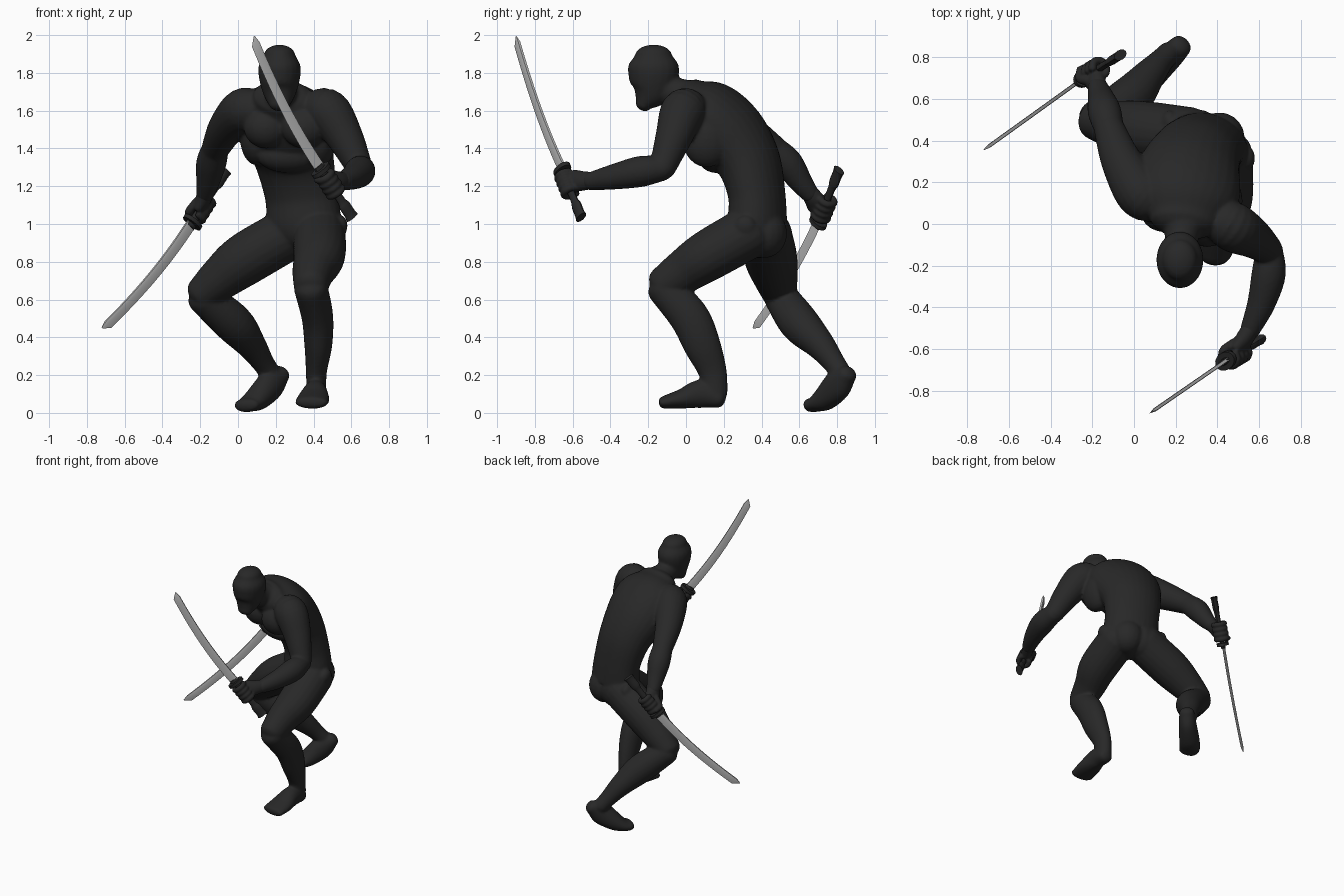
import bpy, bmesh, math
from mathutils import Vector, Matrix

if "Cube" in bpy.data.objects:
    bpy.data.objects.remove(bpy.data.objects["Cube"])


def material(name, rgb):
    m = bpy.data.materials.new(name)
    m.diffuse_color = (*rgb, 1)
    m.use_nodes = True
    m.node_tree.nodes["Principled BSDF"].inputs["Base Color"].default_value = m.diffuse_color
    return m


SUIT = material("charcoal suit", (0.021, 0.021, 0.021))
STEEL = material("grey steel", (0.52, 0.52, 0.52))


def spline(rows, steps):
    """Catmull-Rom through rows of (x, y, z, radius_u, radius_v)."""
    p = [Vector(r) for r in rows]
    p = [2 * p[0] - p[1]] + p + [2 * p[-1] - p[-2]]
    out = []
    for i in range(1, len(p) - 2):
        a, b, c, d = p[i - 1:i + 3]
        for k in range(steps):
            t = k / steps
            out.append(0.5 * (2 * b + (c - a) * t + (2 * a - 5 * b + 4 * c - d) * t * t
                              + (3 * b - a - 3 * c + d) * t ** 3))
    return out + [p[-2]]


def skin(bm, loops):
    n = len(loops[0])
    for A, B in zip(loops, loops[1:]):
        for j in range(n):
            bm.faces.new((A[j], A[(j + 1) % n], B[(j + 1) % n], B[j]))
    bm.faces.new(loops[0][::-1])
    bm.faces.new(loops[-1])


def tube(bm, rows, side=(1, 0, 0), cap=0.7, n=20, steps=6):
    """Loft ellipses along a smooth path, with rounded ends."""
    s = spline([r if len(r) == 5 else (*r, r[3]) for r in rows], steps)
    pos = [Vector(v[:3]) for v in s]
    last = len(s) - 1
    rings = [(pos[i], (pos[min(i + 1, last)] - pos[max(i - 1, 0)]).normalized(), s[i][3], s[i][4])
             for i in range(len(s))]
    if cap:
        for end, sign in ((0, -1), (-1, 1)):
            c, t, a, b = rings[end]
            extra = []
            for f in (0.4, 0.7, 0.9, 0.99):
                k = math.sqrt(1 - f * f)
                extra.append((c + t * sign * f * cap * min(a, b), t, a * k, b * k))
            rings = rings + extra if sign > 0 else extra[::-1] + rings
    loops = []
    for c, t, a, b in rings:
        u = Vector(side)
        u = (u - t * u.dot(t)).normalized()
        v = t.cross(u)
        loops.append([bm.verts.new(c + u * a * math.cos(2 * math.pi * j / n)
                                   + v * b * math.sin(2 * math.pi * j / n)) for j in range(n)])
    skin(bm, loops)


def blob(bm, c, r):
    bmesh.ops.create_uvsphere(bm, u_segments=20, v_segments=12, radius=1,
                              matrix=Matrix.Translation(c) @ Matrix.Diagonal((*r, 1)))


def finish(bm, name, mat, voxel=None, smooth=4):
    bmesh.ops.recalc_face_normals(bm, faces=bm.faces)
    me = bpy.data.meshes.new(name)
    bm.to_mesh(me)
    bm.free()
    me.materials.append(mat)
    ob = bpy.data.objects.new(name, me)
    bpy.context.collection.objects.link(ob)
    if voxel:
        m = ob.modifiers.new("fuse", 'REMESH')
        m.mode, m.voxel_size, m.use_smooth_shade = 'VOXEL', voxel, True
        m = ob.modifiers.new("soften", 'SMOOTH')
        m.factor, m.iterations = 0.5, smooth
    else:
        bpy.ops.object.select_all(action='DESELECT')
        ob.select_set(True)
        bpy.context.view_layer.objects.active = ob
        bpy.ops.object.shade_smooth_by_angle(angle=math.radians(35))
    return ob


# ---- body: overlapping lofts fused into one skin
bm = bmesh.new()
TILT = (0.94, -0.33, 0)
# torso, bent forward
tube(bm, [(.35, .41, .91, .15, .12), (.35, .38, .99, .20, .15), (.335, .375, 1.15, .198, .145),
          (.30, .33, 1.33, .215, .165), (.265, .235, 1.47, .25, .19), (.25, .12, 1.59, .25, .175),
          (.24, .02, 1.66, .17, .115)], TILT, n=28)
# chest muscles, side muscles and rib edge
blob(bm, (.35, -.01, 1.51), (.12, .10, .11))
blob(bm, (.15, .06, 1.51), (.12, .10, .11))
blob(bm, (.43, .11, 1.45), (.09, .13, .15))
blob(bm, (.10, .23, 1.46), (.09, .13, .15))
blob(bm, (.27, .16, 1.36), (.17, .10, .09))
# buttocks and hip knobs
blob(bm, (.41, .415, .95), (.12, .12, .13))
blob(bm, (.30, .44, .95), (.12, .11, .13))
blob(bm, (.545, .315, .99), (.035, .055, .055))
blob(bm, (.17, .49, .99), (.04, .055, .055))
# neck and trapezius
tube(bm, [(.24, .05, 1.67, .14, .085), (.23, -.05, 1.69, .085), (.22, -.15, 1.74, .078)])
# head
tube(bm, [(.22, -.228, 1.63, .055, .042), (.22, -.188, 1.70, .09, .106), (.22, -.174, 1.78, .11, .132),
          (.22, -.172, 1.84, .11, .133), (.22, -.172, 1.89, .085, .10)])
# bent front leg
tube(bm, [(.43, .34, .96, .14, .14), (.43, .12, .835, .138, .135), (.40, -.01, .75, .113, .118),
          (.385, -.12, .675, .092, .098)])
tube(bm, [(.385, -.12, .665, .09, .092), (.42, .015, .51, .084, .105), (.425, .085, .36, .074, .098),
          (.415, .14, .22, .056, .076), (.415, .155, .10, .052, .066)])
tube(bm, [(.415, .175, .075, .054, .05), (.41, .08, .10, .064, .075), (.40, -.02, .075, .085, .053),
          (.388, -.12, .055, .088, .033)])
# trailing leg, knee turned out
tube(bm, [(.27, .42, .95, .14), (.04, .45, .815, .14), (-.09, .475, .715, .118), (-.19, .495, .63, .092)])
tube(bm, [(-.185, .50, .615, .09), (-.025, .60, .475, .105), (.07, .71, .36, .079), (.13, .78, .27, .06),
          (.17, .82, .21, .056)])
tube(bm, [(.225, .855, .205, .054, .05), (.175, .805, .15, .063, .082), (.105, .74, .078, .073, .065),
          (.06, .69, .047, .075, .042), (.045, .655, .04, .07, .036)], (.75, -.65, 0))
# forward arm
tube(bm, [(.40, .03, 1.60, .10), (.475, -.015, 1.595, .12), (.565, -.065, 1.46, .098), (.645, -.125, 1.295, .07)])
tube(bm, [(.648, -.12, 1.295, .066), (.645, -.24, 1.278, .082), (.61, -.38, 1.25, .068),
          (.555, -.51, 1.225, .048)])
# trailing arm
tube(bm, [(.10, .10, 1.60, .10), (.03, .15, 1.60, .12), (-.06, .30, 1.51, .098), (-.12, .46, 1.40, .074)])
tube(bm, [(-.12, .46, 1.40, .072), (-.142, .54, 1.32, .08), (-.16, .61, 1.22, .062),
          (-.175, .66, 1.155, .048)])
finish(bm, "body", SUIT, 0.010)


# ---- swords and gripping hands
def sword(label, tip, guard, pommel, wrist, bow):
    tip, guard, pommel, wrist, bow = map(Vector, (tip, guard, pommel, wrist, bow))
    D = (tip - guard).normalized()
    bow = (bow - D * bow.dot(D)).normalized()       # cutting edge side
    flat = D.cross(bow)
    # curved blade with a slanted point
    bm = bmesh.new()
    loops = []
    for i in range(15):
        t = i / 14 * 0.95
        c = guard.lerp(tip, t) + bow * (0.03 * 4 * t * (1 - t) + 0.012 * t ** 4)
        w = 0.031 - 0.006 * t
        loops.append([bm.verts.new(c + bow * a * w + flat * b)
                      for a, b in ((1, 0), (-.4, .009), (-1, .007), (-1, -.007), (-.4, -.009))])
    loops.append([bm.verts.new(tip + bow * a * .003 + flat * b)
                  for a, b in ((1, 0), (0, .001), (-1, .001), (-1, -.001), (0, -.001))])
    skin(bm, loops)
    finish(bm, label + "_blade", STEEL)
    # handle, flared at the end, with oval guard and collar
    axis = (pommel - guard).normalized()

    def along(d):
        return guard + axis * d
    length = (pommel - guard).length
    bm = bmesh.new()
    tube(bm, [(*along(k * length), a, b) for k, a, b in ((0, .024, .018), (.35, .023, .018), (.65, .024, .018),
                                                         (.75, .034, .022), (.92, .034, .022), (1, .04, .024))],
         bow, cap=0, n=12, steps=3)
    tube(bm, [(*along(-.011), .06, .042), (*along(.011), .06, .042)], bow, cap=0, n=20, steps=1)
    tube(bm, [(*along(-.03), .032, .014), (*along(0), .034, .018)], bow, cap=0, n=12, steps=1)
    finish(bm, label + "_hilt", SUIT)
    # hand: palm, four curled fingers, thumb
    bm = bmesh.new()
    mid = along(0.095)
    p = wrist - mid
    p = (p - axis * p.dot(axis)).normalized()
    q = axis.cross(p)
    tube(bm, [(*wrist, .046, .042), (*wrist.lerp(mid + p * .03, .5), .054, .042), (*(mid + p * .034), .064, .034)],
         axis)
    for k in range(4):
        c = along(0.04 + 0.035 * k)
        tube(bm, [(*(c + (p * math.cos(a) + q * math.sin(a)) * .04), .0195)
                  for a in (math.radians(d) for d in range(20, 291, 45))], axis, n=10, steps=2)
    c = along(0.035)
    tube(bm, [(*(mid + p * .055 - q * .025), .025), (*(c + p * .025 - q * .042), .022),
              (*(c - p * .025 - q * .042), .018)], axis, n=10)
    finish(bm, label + "_hand", SUIT, 0.007, 2)


sword("raised", (.085, -.90, 1.995), (.44, -.655, 1.285), (.605, -.555, 1.035), (.56, -.50, 1.23),
      (-.70, -.49, -.53))
sword("lowered", (-.72, .355, .45), (-.24, .70, 1.01), (-.065, .81, 1.285), (-.17, .65, 1.17),
      (.56, .39, -.73))
